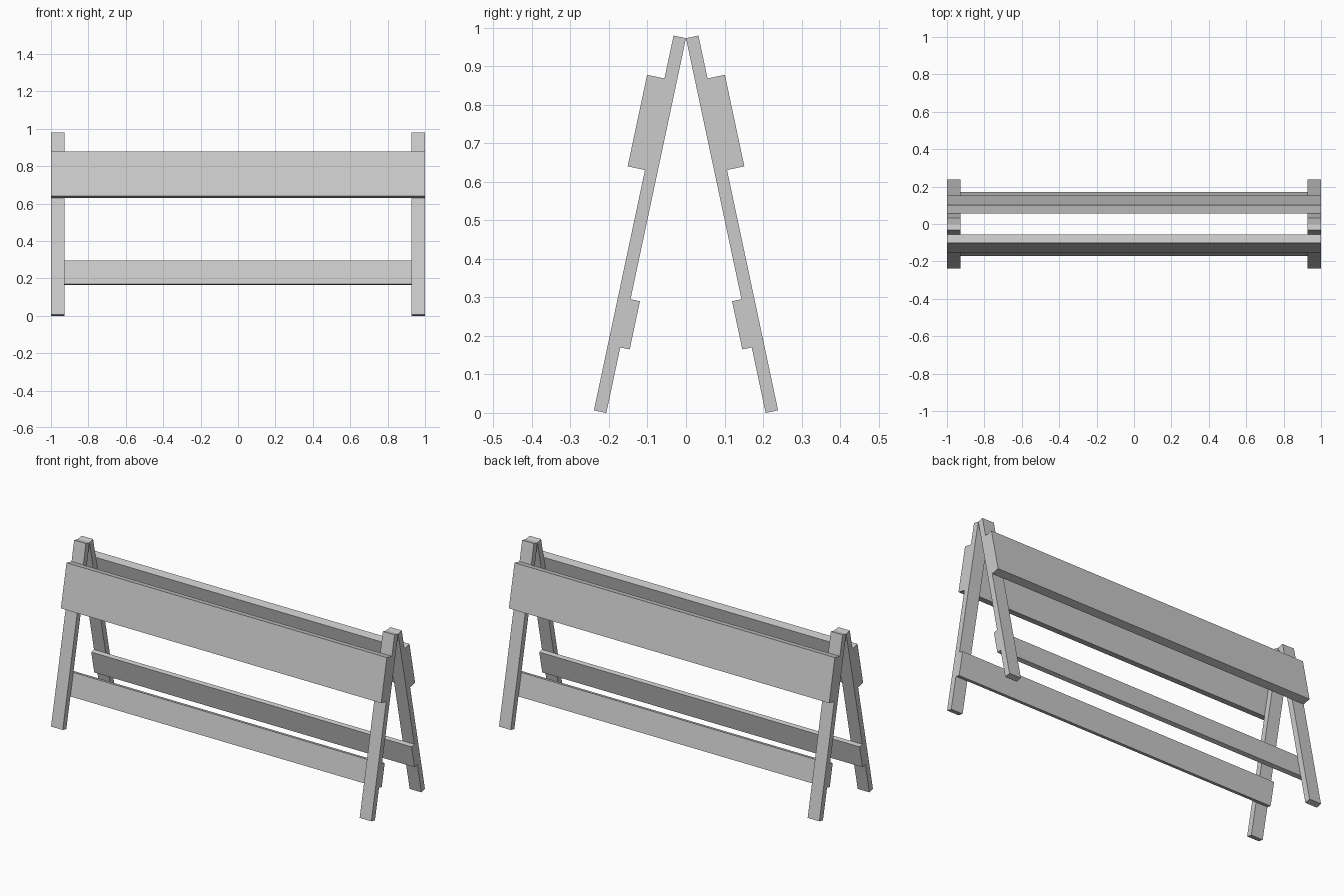
import bpy
import math
from mathutils import Matrix, Vector

cube = bpy.data.objects.get("Cube")
if cube:
    bpy.data.objects.remove(cube, do_unlink=True)

# Single grey paint
grey = bpy.data.materials.new("plain_grey")
grey.use_nodes = True
colour = (0.6, 0.6, 0.6, 1)
grey.diffuse_color = colour
grey.node_tree.nodes["Principled BSDF"].inputs["Base Color"].default_value = colour

APEX = 0.973
TILT = math.radians(12)


def plank(name, x, depth, drop, side):
    """Box in the tilted frame: depth is outward from the inner leg face, drop is down the leg."""
    lo = Vector((x[0], -depth[1], -drop[1]))
    hi = Vector((x[1], -depth[0], -drop[0]))
    bpy.ops.mesh.primitive_cube_add(size=1)
    obj = bpy.context.object
    obj.name = name
    size = hi - lo
    frame = (Matrix.Rotation(math.pi if side == "back" else 0, 4, "Z")
             @ Matrix.Translation((0, 0, APEX))
             @ Matrix.Rotation(-TILT, 4, "X"))
    obj.data.transform(frame @ Matrix.Translation((lo + hi) / 2)
                       @ Matrix.Diagonal((*size, 1)))
    obj.data.materials.append(grey)


# Two mirrored leaning frames meeting at the top
for side in ("front", "back"):
    for end, x in (("a", (-1, -0.927)), ("b", (0.927, 1))):
        plank(f"{side}_leg_{end}", x, (0, 0.033), (0, 0.995), side)
    plank(f"{side}_upper_board", (-1, 1), (0.033, 0.079), (0.114, 0.357), side)
    plank(f"{side}_lower_rail", (-1, 1), (-0.025, 0), (0.693, 0.821), side)
